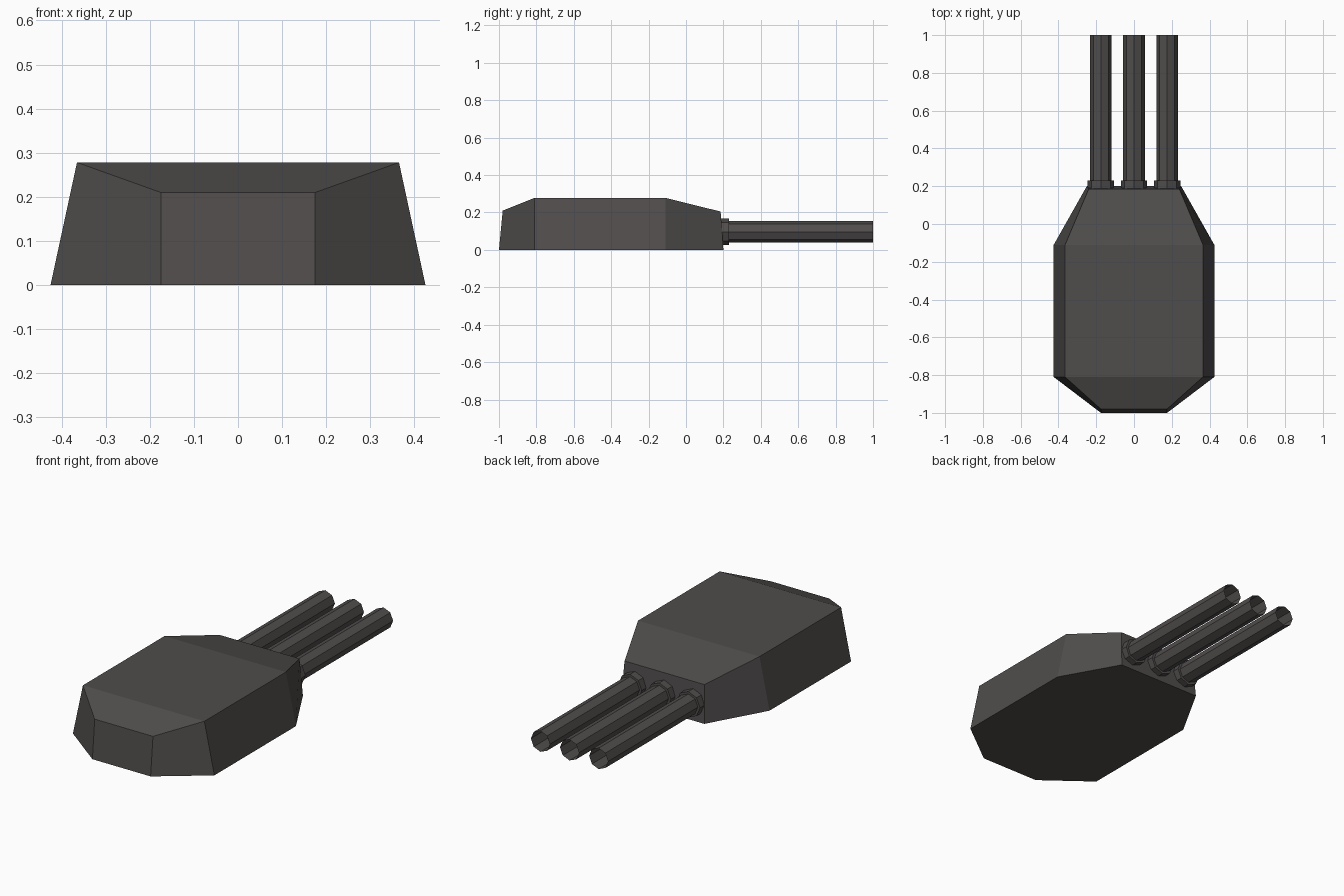
import bpy, bmesh, math
from mathutils import Vector

if "Cube" in bpy.data.objects:
    bpy.data.objects.remove(bpy.data.objects["Cube"])

steel = bpy.data.materials.new("dark grey steel")
steel.diffuse_color = (0.080, 0.074, 0.072, 1)
steel.use_nodes = True
steel.node_tree.nodes["Principled BSDF"].inputs["Base Color"].default_value = steel.diffuse_color


def make_object(name, bm):
    bmesh.ops.recalc_face_normals(bm, faces=bm.faces)
    mesh = bpy.data.meshes.new(name)
    bm.to_mesh(mesh)
    bm.free()
    mesh.materials.append(steel)
    obj = bpy.data.objects.new(name, mesh)
    bpy.context.collection.objects.link(obj)
    return obj


# Turret housing: right half outline (rear to gun face), mirrored in x
lower = [(0.175, -1.0, 0), (0.425, -0.81, 0), (0.425, -0.11, 0), (0.25, 0.2, 0)]
upper = [(0.175, -0.98, 0.21), (0.365, -0.81, 0.278),
         (0.365, -0.11, 0.278), (0.24, 0.185, 0.205)]


def full_loop(bm, half):
    right = [bm.verts.new(p) for p in half]
    left = [bm.verts.new((-x, y, z)) for x, y, z in reversed(half)]
    return right + left


bm = bmesh.new()
low, top = full_loop(bm, lower), full_loop(bm, upper)
n = len(low)
for i in range(n):
    j = (i + 1) % n
    bm.faces.new((low[i], low[j], top[j], top[i]))
bm.faces.new(low)
for i in range(3):  # rear slope, flat roof, front slope
    bm.faces.new((top[i], top[i + 1], top[n - 2 - i], top[n - 1 - i]))
make_object("turret_housing", bm)

# Gun barrels: lathed eight-sided open tubes with a collar at the base
profile = [(0.070, 0.18), (0.070, 0.23), (0.057, 0.23), (0.057, 1.0)]
SIDES = 8
for label, cx in (("left", -0.175), ("middle", 0), ("right", 0.175)):
    bm = bmesh.new()
    rings = []
    for r, y in profile:
        rings.append([bm.verts.new(Vector((cx + r * math.cos(a), y, 0.097 + r * math.sin(a))))
                      for a in (2 * math.pi * k / SIDES for k in range(SIDES))])
    for a, b in zip(rings, rings[1:]):
        for k in range(SIDES):
            m = (k + 1) % SIDES
            bm.faces.new((a[k], a[m], b[m], b[k]))
    make_object(label + "_gun_barrel", bm)
